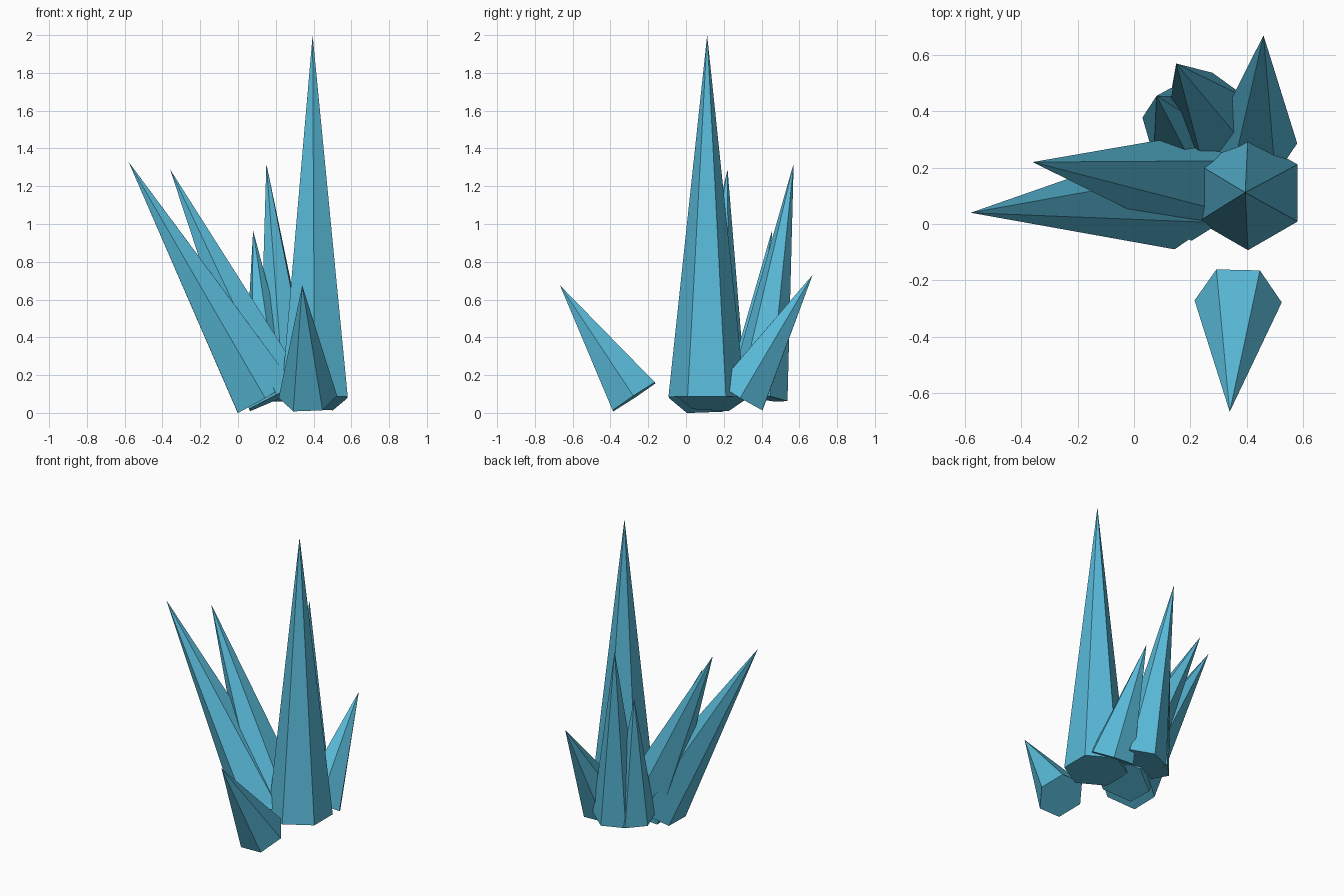
import bpy, bmesh, math
from mathutils import Vector

if "Cube" in bpy.data.objects:
    bpy.data.objects.remove(bpy.data.objects["Cube"])

# Single crystal colour
blue = bpy.data.materials.new("ice_blue")
blue.diffuse_color = (0.10, 0.49, 0.69, 1.0)
blue.use_nodes = True
blue.node_tree.nodes["Principled BSDF"].inputs["Base Color"].default_value = blue.diffuse_color


def crystal(name, base, tip, radius, heading):
    """Six-sided spike: flat base square to its axis, one corner facing heading."""
    base, tip = Vector(base), Vector(tip)
    axis = (tip - base).normalized()
    a = math.radians(heading)
    u = Vector((math.cos(a), math.sin(a), 0))
    u = (u - axis * u.dot(axis)).normalized()
    v = axis.cross(u)
    bm = bmesh.new()
    ring = []
    for i in range(6):
        t = math.tau * i / 6
        ring.append(bm.verts.new(base + radius * (u * math.cos(t) + v * math.sin(t))))
    apex = bm.verts.new(tip)
    bm.faces.new(ring[::-1])
    for i in range(6):
        bm.faces.new((ring[i], ring[(i + 1) % 6], apex))
    mesh = bpy.data.meshes.new(name)
    bm.to_mesh(mesh)
    bm.free()
    mesh.materials.append(blue)
    obj = bpy.data.objects.new(name, mesh)
    bpy.context.collection.objects.link(obj)
    return obj


G = 0.085  # height shared by all base centres

# Tall upright spike
crystal("main_crystal", (0.405, 0.11, G), (0.395, 0.112, 2.0), 0.203, 90)
# Two long spikes leaning left
crystal("left_long_crystal", (0.14, 0.10, G), (-0.58, 0.04, 1.33), 0.19, 90)
crystal("left_inner_crystal", (0.21, 0.13, G), (-0.36, 0.22, 1.29), 0.19, 90)
# Pair of spikes at the back
crystal("back_crystal", (0.26, 0.38, G), (0.15, 0.57, 1.32), 0.16, 84)
crystal("back_small_crystal", (0.17, 0.345, G), (0.08, 0.455, 0.965), 0.145, 166)
# Short spikes tilting outward at the back right and the front
crystal("back_right_crystal", (0.425, 0.29, G), (0.46, 0.67, 0.73), 0.155, 0)
crystal("front_crystal", (0.37, -0.275, G), (0.34, -0.667, 0.675), 0.155, 0)
